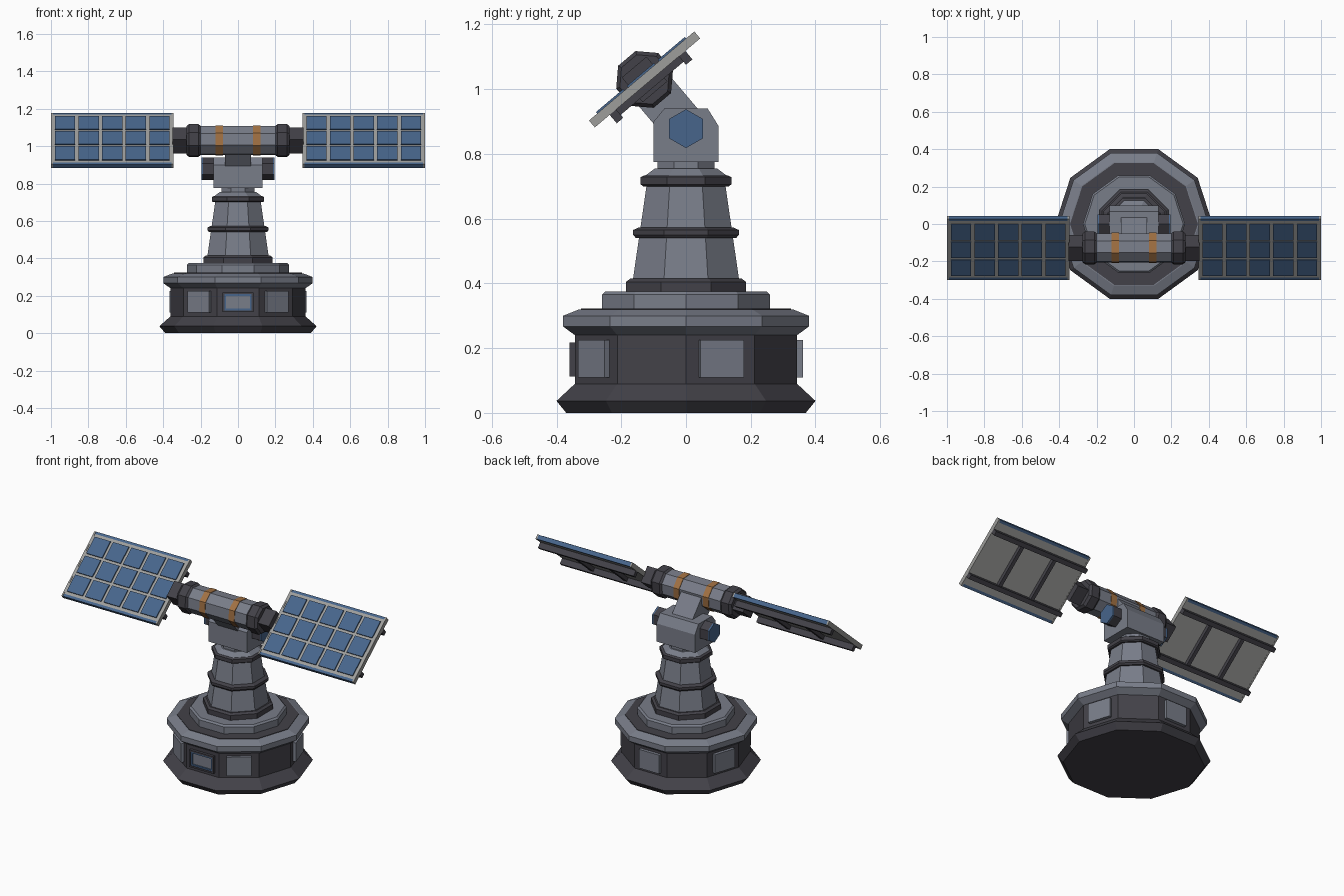
import bpy, bmesh
from math import cos, sin, pi, radians
from mathutils import Matrix, Vector

cube = bpy.data.objects.get("Cube")
if cube:
    bpy.data.objects.remove(cube, do_unlink=True)


def material(name, rgb):
    m = bpy.data.materials.new(name)
    m.use_nodes = True
    m.diffuse_color = (*rgb, 1)
    m.node_tree.nodes["Principled BSDF"].inputs["Base Color"].default_value = (*rgb, 1)
    return m


STEEL = material("blue grey steel", (0.19, 0.205, 0.25))
DARK = material("dark steel", (0.055, 0.053, 0.065))
BLUE = material("solar blue", (0.063, 0.13, 0.26))
FRAME = material("light grey frame", (0.34, 0.34, 0.33))
ORANGE = material("orange band", (0.36, 0.165, 0.055))

IDENT = Matrix()
TILT = Matrix.Translation((0, -0.128, 1.03)) @ Matrix.Rotation(radians(40.2), 4, 'X')
ALONG_X = Matrix.Rotation(pi / 2, 4, 'Y')


def finish(bm, name, mat, matrix):
    bm.transform(matrix)
    bmesh.ops.recalc_face_normals(bm, faces=bm.faces)
    mesh = bpy.data.meshes.new(name)
    bm.to_mesh(mesh)
    bm.free()
    mesh.materials.append(mat)
    ob = bpy.data.objects.new(name, mesh)
    bpy.context.collection.objects.link(ob)
    return ob


def lathe(name, profile, sides, mat, matrix=IDENT, turn=0.5):
    """Faceted solid from (flat-to-centre distance, height) pairs."""
    bm = bmesh.new()
    rings = []
    for apothem, z in profile:
        r = apothem / cos(pi / sides)
        angles = [2 * pi * (i + turn) / sides for i in range(sides)]
        rings.append([bm.verts.new((r * cos(a), r * sin(a), z)) for a in angles])
    for low, high in zip(rings, rings[1:]):
        for i in range(sides):
            j = (i + 1) % sides
            bm.faces.new((low[i], low[j], high[j], high[i]))
    bm.faces.new(rings[0])
    bm.faces.new(rings[-1])
    return finish(bm, name, mat, matrix)


def boxes(name, items, mat, matrix=IDENT):
    """One object from several (centre, size) boxes."""
    bm = bmesh.new()
    for centre, size in items:
        m = Matrix.Translation(centre) @ Matrix.Diagonal((*size, 1))
        bmesh.ops.create_cube(bm, size=1, matrix=m)
    return finish(bm, name, mat, matrix)


def prism(name, outline, half, mat):
    """Extrude a (y, z) outline along x."""
    bm = bmesh.new()
    face = bm.faces.new([bm.verts.new((-half, y, z)) for y, z in outline])
    out = bmesh.ops.extrude_face_region(bm, geom=[face])
    verts = [v for v in out["geom"] if isinstance(v, bmesh.types.BMVert)]
    bmesh.ops.translate(bm, verts=verts, vec=(2 * half, 0, 0))
    return finish(bm, name, mat, IDENT)


# Ten-sided base
lathe("base_drum", [(0.37, 0), (0.4, 0.037), (0.343, 0.09), (0.343, 0.245)], 10, DARK, turn=0)
lathe("base_rim", [(0.343, 0.24), (0.38, 0.267), (0.38, 0.3), (0.33, 0.32)], 10, STEEL, turn=0)
lathe("base_deck", [(0.325, 0.31), (0.325, 0.323)], 10, DARK, turn=0)
lathe("base_step", [(0.26, 0.32), (0.26, 0.365), (0.25, 0.375)], 10, STEEL, turn=0)

# Wall panels on every other side
for k in range(5):
    boxes("wall_panel", [((0.345, 0, 0.167), (0.034, 0.14, 0.116))], STEEL,
          Matrix.Rotation(radians(18 + 72 * k), 4, 'Z'))

# Front window with surround
def surround(w, h, t, y, depth):
    return [((s * (w - t / 2), y, 0.165), (t, depth, 2 * h)) for s in (-1, 1)] + \
           [((0, y, 0.165 + s * (h - t / 2)), (2 * w - 2 * t, depth, t)) for s in (-1, 1)]

boxes("window_surround", surround(0.083, 0.053, 0.01, -0.348, 0.024), DARK)
boxes("window_lining", surround(0.073, 0.043, 0.009, -0.346, 0.02), BLUE)
boxes("window_pane", [((0, -0.344, 0.165), (0.13, 0.008, 0.07))], STEEL)

# Tapered eight-sided column with rings
lathe("column", [(0.17, 0.37), (0.12, 0.715)], 8, STEEL)
lathe("column_foot", [(0.185, 0.37), (0.185, 0.405), (0.172, 0.415)], 8, DARK)
lathe("middle_ring", [(0.155, 0.54), (0.163, 0.55), (0.163, 0.565), (0.146, 0.573)], 8, DARK)
lathe("upper_ring", [(0.132, 0.7), (0.14, 0.706), (0.14, 0.728), (0.13, 0.733)], 8, DARK)
lathe("column_cap", [(0.13, 0.73), (0.096, 0.755)], 8, STEEL)
lathe("neck", [(0.088, 0.75), (0.088, 0.78)], 8, STEEL)

# Swivel head and side bolts
prism("head", [(-0.1, 0.775), (0.1, 0.775), (0.1, 0.887), (0.067, 0.94), (-0.067, 0.94), (-0.1, 0.9)],
      0.132, STEEL)
for s, side in ((-1, "right"), (1, "left")):
    hub = Matrix.Translation((0, 0, 0.878)) @ Matrix.Rotation(s * pi / 2, 4, 'Y')
    lathe(side + "_bolt", [(0.052, 0.12), (0.052, 0.186)], 6, DARK, hub, turn=0)
    lathe(side + "_bolt_cap", [(0.052, 0.186), (0.052, 0.195)], 6, BLUE, hub, turn=0)

# Tilted arm and cross tube
boxes("arm", [((0, 0, -0.11), (0.14, 0.134, 0.2))], STEEL, TILT)
lathe("cross_tube", [(0.076, -0.21), (0.076, 0.21)], 8, STEEL, TILT @ ALONG_X)

for s, side in ((-1, "right"), (1, "left")):
    axis = TILT @ Matrix.Rotation(s * pi / 2, 4, 'Y')
    lathe(side + "_band", [(0.079, 0.081), (0.079, 0.12)], 8, ORANGE, axis)
    lathe(side + "_tube_end",
          [(0.076, 0.2), (0.085, 0.212), (0.085, 0.262), (0.074, 0.276)], 8, DARK, axis)
    boxes(side + "_connector", [((s * 0.31, 0, 0), (0.08, 0.1, 0.1))], DARK, TILT)

    # Solar panel: frame plate, end strips, blue edge bars and cells
    mid = s * 0.6725
    boxes(side + "_panel_frame",
          [((mid, 0, 0), (0.655, 0.396, 0.026))] +
          [((mid + e * 0.3225, 0, 0), (0.01, 0.426, 0.028)) for e in (-1, 1)], FRAME, TILT)
    boxes(side + "_panel_edges",
          [((mid, e * 0.205, 0), (0.635, 0.016, 0.026)) for e in (-1, 1)], BLUE, TILT)
    boxes(side + "_solar_cells",
          [((mid + 0.126 * c, 0.125 * r, 0.014), (0.108, 0.109, 0.012))
           for c in range(-2, 3) for r in (-1, 0, 1)], BLUE, TILT)

    # Support rails and cross bars behind the panel
    boxes(side + "_panel_rails",
          [((mid, e * 0.14, -0.03), (0.655, 0.026, 0.036)) for e in (-1, 1)] +
          [((mid + e * 0.115, 0, -0.024), (0.022, 0.28, 0.024)) for e in (-1, 1)], DARK, TILT)
